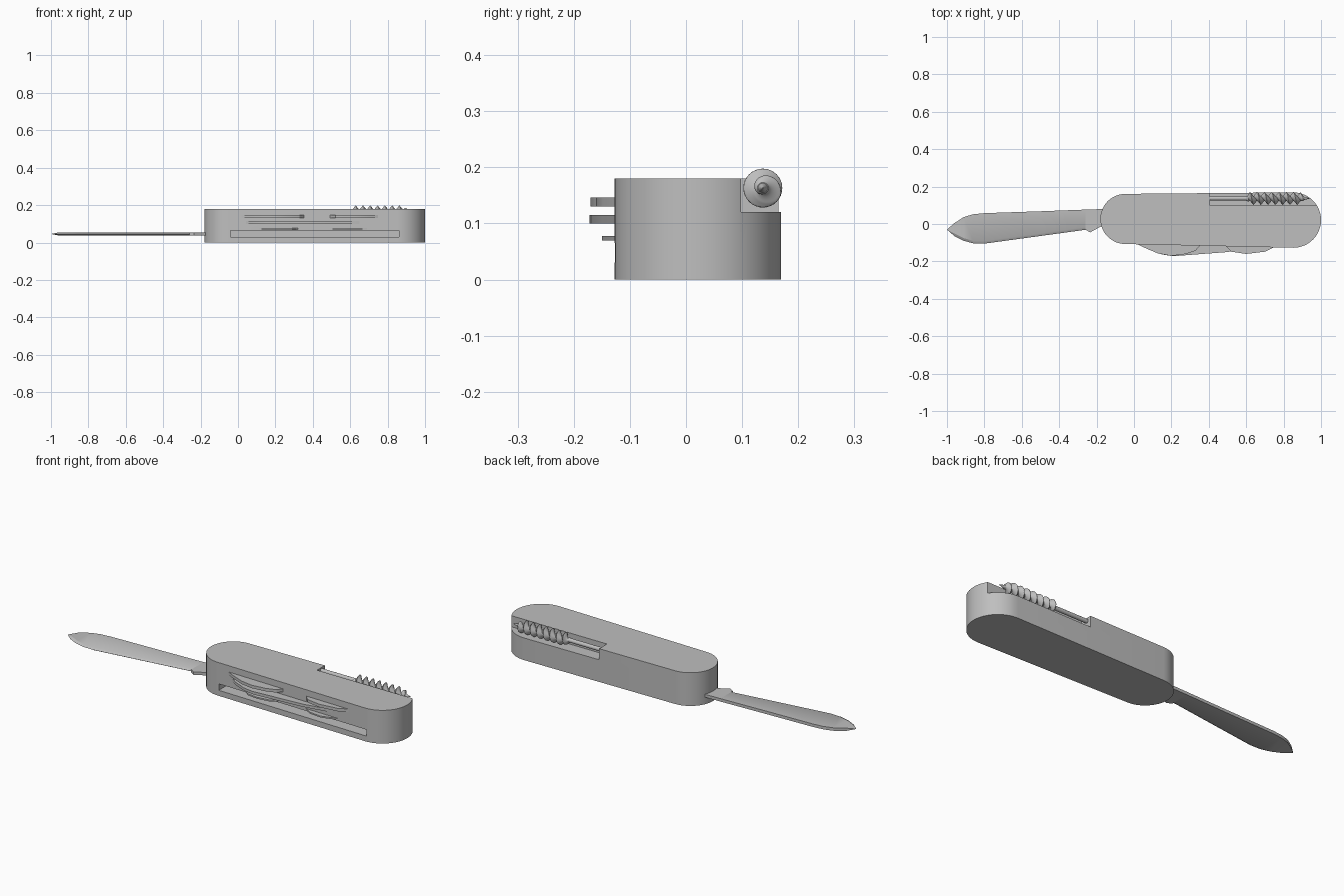
import bpy, bmesh, math

cube = bpy.data.objects.get("Cube")
if cube:
    bpy.data.objects.remove(cube)

steel = bpy.data.materials.new("satin grey")
steel.use_nodes = True
GREY = (0.52, 0.52, 0.52, 1)
steel.diffuse_color = GREY
steel.node_tree.nodes["Principled BSDF"].inputs["Base Color"].default_value = GREY


def finish(name, bm, smooth=True):
    bmesh.ops.recalc_face_normals(bm, faces=bm.faces)
    mesh = bpy.data.meshes.new(name)
    bm.to_mesh(mesh)
    bm.free()
    mesh.materials.append(steel)
    obj = bpy.data.objects.new(name, mesh)
    bpy.context.collection.objects.link(obj)
    if smooth:
        shade(obj)
    return obj


def shade(obj):
    bpy.ops.object.select_all(action='DESELECT')
    obj.select_set(True)
    bpy.context.view_layer.objects.active = obj
    bpy.ops.object.shade_smooth_by_angle(angle=math.radians(30))


def plate(name, outline, z0, z1, smooth=True):
    """Flat outline in x, y extruded from z0 to z1."""
    bm = bmesh.new()
    face = bm.faces.new([bm.verts.new((x, y, z0)) for x, y in outline])
    top = bmesh.ops.extrude_face_region(bm, geom=[face])["geom"]
    bmesh.ops.translate(bm, vec=(0, 0, z1 - z0),
                        verts=[g for g in top if isinstance(g, bmesh.types.BMVert)])
    return finish(name, bm, smooth)


def rect(x0, x1, y0, y1):
    return [(x0, y0), (x1, y0), (x1, y1), (x0, y1)]


def arc(cx, cy, r, start, steps=24):
    return [(cx + r * math.cos(a), cy + r * math.sin(a))
            for a in (start + math.pi * i / steps for i in range(steps + 1))]


def cut(target, cutter):
    mod = target.modifiers.new("cut", 'BOOLEAN')
    mod.operation = 'DIFFERENCE'
    mod.solver = 'EXACT'
    mod.object = cutter
    bpy.context.view_layer.objects.active = target
    bpy.ops.object.modifier_apply(modifier=mod.name)
    bpy.data.objects.remove(cutter)


# Handle: rounded block, slightly wider at one end
handle = plate("handle", arc(0.852, 0.021, 0.148, -math.pi / 2)
               + arc(-0.046, 0.027, 0.134, math.pi / 2), 0, 0.18, False)
cut(handle, plate("notch_cutter", rect(0.405, 1.1, 0.098, 0.3), 0.12, 0.3, False))
cut(handle, plate("blade_slot_cutter", rect(-0.04, 0.86, -0.3, 0.08), 0.03, 0.065, False))
shade(handle)

# Folded tools peeking out of the front
tools = {
    "upper_left_tool": (0.13, 0.146, [(0, -0.1), (0.07, -0.133), (0.13, -0.158), (0.2, -0.17),
                                      (0.28, -0.16), (0.33, -0.142), (0.365, -0.1)]),
    "upper_right_tool": (0.13, 0.146, [(0.475, -0.1), (0.52, -0.148), (0.6, -0.16),
                                       (0.7, -0.148), (0.8, -0.1)]),
    "middle_tool": (0.1, 0.115, [(0.03, -0.1), (0.08, -0.133), (0.15, -0.163), (0.21, -0.172),
                                 (0.5, -0.15), (0.77, -0.1)]),
    "lower_left_tool": (0.07, 0.078, [(0.1, -0.1), (0.16, -0.142), (0.22, -0.15),
                                      (0.29, -0.14), (0.34, -0.1)]),
    "lower_right_tool": (0.07, 0.078, [(0.46, -0.1), (0.53, -0.143), (0.6, -0.15), (0.77, -0.1)]),
}
for name, (z0, z1, outline) in tools.items():
    plate(name, outline, z0, z1)

# Open blade: spine and belly lines, with a ground lower edge
spine = [(-1, -0.03), (-0.96, 0.005), (-0.91, 0.037), (-0.86, 0.052), (-0.8, 0.058),
         (-0.5, 0.068), (-0.26, 0.077)]
belly = [(-1, -0.03), (-0.96, -0.065), (-0.91, -0.09), (-0.86, -0.103), (-0.8, -0.105),
         (-0.5, -0.064), (-0.26, -0.031)]
Z_LOW, Z_MID, Z_HIGH = 0.038, 0.046, 0.054
bm = bmesh.new()
sections = []
for (xs, ys), (xb, yb) in zip(spine[1:], belly[1:]):
    grind = yb + 0.014
    sections.append([bm.verts.new(p) for p in (
        (xs, ys, Z_LOW), (xs, ys, Z_HIGH), (xb, grind, Z_HIGH), (xb, yb, Z_MID), (xb, grind, Z_LOW))])
tip = bm.verts.new((-1, -0.03, Z_MID))
for a, b in zip(sections, sections[1:]):
    for i in range(5):
        j = (i + 1) % 5
        bm.faces.new((a[i], a[j], b[j], b[i]))
for i in range(5):
    bm.faces.new((tip, sections[0][i], sections[0][(i + 1) % 5]))
bm.faces.new(sections[-1])
finish("blade", bm)
plate("blade_tang", [(-0.26, 0.077), (-0.1, 0.082), (-0.1, 0.02), (-0.18, -0.015),
                     (-0.235, -0.045), (-0.26, -0.03)], Z_LOW, Z_HIGH)

# Corkscrew: a triangular thread wound round a thin core
AXIS_Y, AXIS_Z, PITCH, SEG = 0.137, 0.163, 0.039, 32


def lathe(name, xs, radius):
    bm = bmesh.new()
    rings = []
    for x in xs:
        ring = []
        for k in range(SEG):
            t = 2 * math.pi * k / SEG
            r = radius(x, k / SEG)
            ring.append(bm.verts.new((x, AXIS_Y + r * math.cos(t), AXIS_Z + r * math.sin(t))))
        rings.append(ring)
    for a, b in zip(rings, rings[1:]):
        for k in range(SEG):
            m = (k + 1) % SEG
            bm.faces.new((a[k], a[m], b[m], b[k]))
    bm.faces.new(rings[0])
    bm.faces.new(rings[-1])
    return finish(name, bm)


def thread(x, turn):
    phase = ((x - 0.6) / PITCH - turn) % 1
    ridge = 1 - abs(2 * phase - 1)
    fade = min(1, max(0, (x - 0.6) / 0.02), max(0, (0.91 - x) / 0.02))
    return 0.01 + 0.025 * ridge * fade


lathe("corkscrew_shaft", [0.4, 0.61], lambda x, t: 0.011)
lathe("corkscrew_thread", [0.6 + 0.31 * i / 254 for i in range(255)], thread)
lathe("corkscrew_tip", [0.905, 0.94], lambda x, t: 0.01 if x < 0.92 else 0.001)
